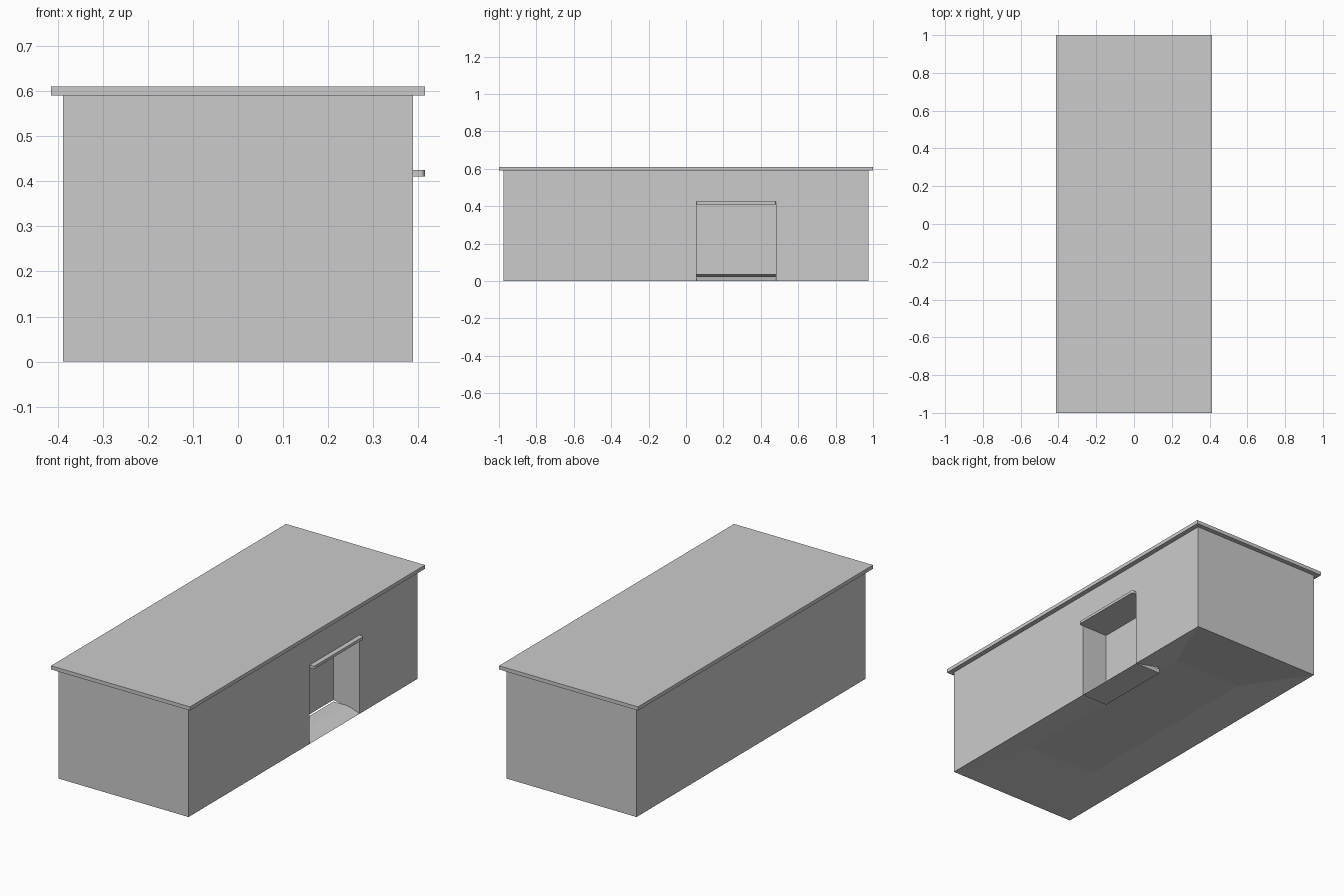
import bpy, bmesh, math

if "Cube" in bpy.data.objects:
    bpy.data.objects.remove(bpy.data.objects["Cube"])

HX, HY, WALL_TOP = 0.388, 0.975, 0.59
DOOR_Y0, DOOR_Y1, DOOR_TOP, DEPTH = 0.055, 0.48, 0.41, 0.155


def add_object(name, bm):
    bmesh.ops.recalc_face_normals(bm, faces=bm.faces)
    mesh = bpy.data.meshes.new(name)
    bm.to_mesh(mesh)
    bm.free()
    obj = bpy.data.objects.new(name, mesh)
    bpy.context.collection.objects.link(obj)
    return obj


def box_bm(x0, x1, y0, y1, z0, z1):
    bm = bmesh.new()
    bmesh.ops.create_cube(bm, size=1)
    for v in bm.verts:
        v.co.x = x1 if v.co.x > 0 else x0
        v.co.y = y1 if v.co.y > 0 else y0
        v.co.z = z1 if v.co.z > 0 else z0
    return bm


def extrude_y(name, profile, y0, y1):
    bm = bmesh.new()
    face = bm.faces.new([bm.verts.new((x, y0, z)) for x, z in profile])
    ext = bmesh.ops.extrude_face_region(bm, geom=[face])
    for v in ext["geom"]:
        if isinstance(v, bmesh.types.BMVert):
            v.co.y = y1
    return add_object(name, bm)


# Main building block, with a shallow hollow in its underside
bm = box_bm(-HX, HX, -HY, HY, 0, WALL_TOP)
bm.normal_update()
bottom = next(f for f in bm.faces if f.normal.z < -0.5)
inner = bmesh.ops.extrude_face_region(bm, geom=[bottom])
bmesh.ops.delete(bm, geom=[bottom], context="FACES_ONLY") if bottom.is_valid else None
for v in inner["geom"]:
    if isinstance(v, bmesh.types.BMVert):
        v.co.x *= 0.53
        v.co.y *= 0.6
        v.co.z = 0.04
building = add_object("building_walls", bm)

# Door recess cut into the right wall
cutter = add_object("door_cutter", box_bm(HX - DEPTH, HX + 0.1, DOOR_Y0, DOOR_Y1, -0.1, DOOR_TOP))
cutter.hide_render = True
mod = building.modifiers.new("door_recess", "BOOLEAN")
mod.operation = "DIFFERENCE"
mod.solver = "EXACT"
mod.object = cutter
bpy.context.view_layer.objects.active = building
bpy.ops.object.modifier_apply(modifier=mod.name)
bpy.data.objects.remove(cutter, do_unlink=True)

# Flat overhanging roof slab
add_object("roof_slab", box_bm(-0.414, 0.414, -1, 1, WALL_TOP, 0.61))

# Entrance floor: ramp easing up to a level threshold
ramp = [(HX - DEPTH, 0), (HX, 0)]
ramp += [(HX - 0.09 * i / 6, 0.025 * math.sin(math.pi / 2 * i / 6)) for i in range(1, 7)]
ramp += [(HX - DEPTH, 0.025)]
extrude_y("entrance_ramp", ramp, DOOR_Y0, DOOR_Y1)

# Small canopy over the door, with rounded outer corners
bm = box_bm(HX, 0.414, DOOR_Y0, DOOR_Y1, DOOR_TOP, 0.425)
corners = [e for e in bm.edges
           if all(v.co.x > 0.41 for v in e.verts)
           and abs(e.verts[0].co.z - e.verts[1].co.z) > 0.01]
bmesh.ops.bevel(bm, geom=corners, offset=0.01, segments=4, profile=0.5, affect="EDGES")
add_object("door_canopy", bm)
